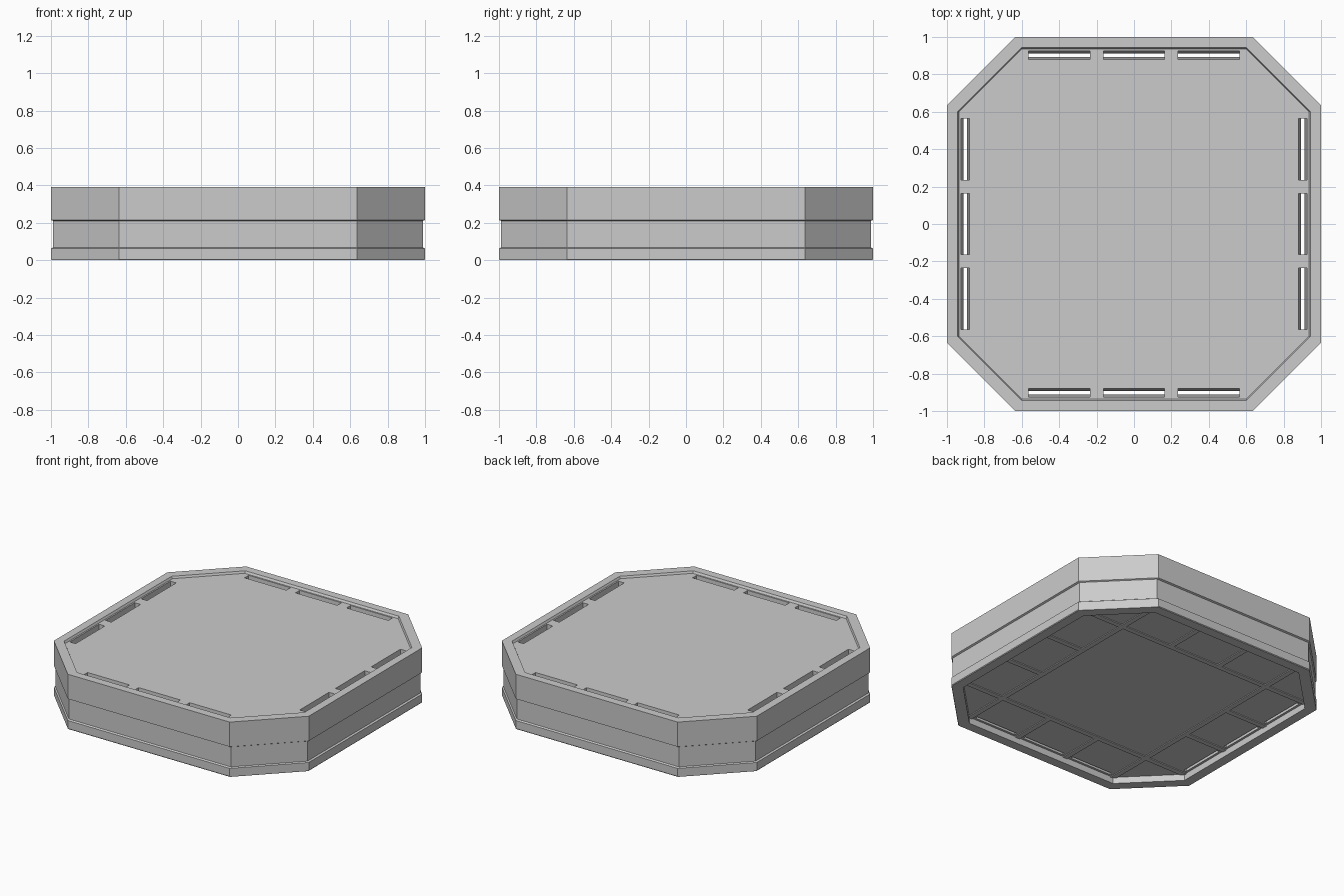
import bpy
import bmesh

cube = bpy.data.objects.get("Cube")
if cube:
    bpy.data.objects.remove(cube, do_unlink=True)

grey = bpy.data.materials.new("light grey")
grey.use_nodes = True
colour = (0.6, 0.6, 0.6, 1)
grey.diffuse_color = colour
grey.node_tree.nodes["Principled BSDF"].inputs["Base Color"].default_value = colour


def octagon(half, k, z):
    """Corner points of a square with cut corners; k is half the straight side."""
    quarter = [(half, -k), (half, k)]
    points = []
    for _ in range(4):
        points += [(x, y, z) for x, y in quarter]
        quarter = [(-y, x) for x, y in quarter]
    return points


def rectangle(cx, cy, hx, hy, z):
    return [(cx + sx * hx, cy + sy * hy, z)
            for sx, sy in ((-1, -1), (1, -1), (1, 1), (-1, 1))]


def loft(bm, loops):
    """Join loops of points with side faces and cap both ends."""
    rings = [[bm.verts.new(p) for p in loop] for loop in loops]
    for a, b in zip(rings, rings[1:]):
        for i in range(len(a)):
            j = (i + 1) % len(a)
            bm.faces.new((a[i], a[j], b[j], b[i]))
    bm.faces.new(rings[0][::-1])
    bm.faces.new(rings[-1])


def make_object(name, bm):
    bmesh.ops.recalc_face_normals(bm, faces=bm.faces)
    mesh = bpy.data.meshes.new(name)
    bm.to_mesh(mesh)
    bm.free()
    mesh.materials.append(grey)
    obj = bpy.data.objects.new(name, mesh)
    bpy.context.collection.objects.link(obj)
    return obj


# Body: underside recess, base lip, waist, upper band, rim and sunken top
UNDER, TOP, FLOOR = 0.045, 0.39, 0.375
OUT, IN = 0.635, 0.602
profile = [(0.928, IN, UNDER), (0.928, IN, 0), (0.996, OUT, 0), (1, OUT, 0.005),
           (1, OUT, 0.062), (0.988, OUT, 0.068), (0.988, OUT, 0.21),
           (1, OUT, 0.215), (1, OUT, TOP), (0.943, IN, TOP), (0.935, IN, FLOOR)]
bm = bmesh.new()
loft(bm, [octagon(*level) for level in profile])
body = make_object("tray_body", bm)

# Slots: three through each side, narrowing downwards
bm = bmesh.new()
for side in (-0.902, 0.902):
    for along in (-0.4, 0, 0.4):
        for swap in (False, True):
            loops = []
            for hw, z in ((0.009, 0.02), (0.023, FLOOR + 0.003)):
                loops.append(rectangle(side, along, hw, 0.164, z) if swap
                             else rectangle(along, side, 0.164, hw, z))
            loft(bm, loops)
cutter = make_object("slot_cutter", bm)
cutter.hide_render = True
cutter.hide_set(True)
cut = body.modifiers.new("slots", "BOOLEAN")
cut.operation = "DIFFERENCE"
cut.solver = "EXACT"
cut.object = cutter

# Ribs: a low grid under the floor, with short ribs between the slots
bm = bmesh.new()


def rib(cx, cy, hx, hy):
    for x, y, a, b in ((cx, cy, hx, hy), (cy, cx, hy, hx)):
        loft(bm, [rectangle(x, y, a, b, z) for z in (UNDER - 0.006, UNDER + 0.01)])


for s in (-1, 1):
    rib(0.6 * s, 0, 0.018, 0.94)
    for t in (-0.2, 0.2):
        rib(t, 0.77 * s, 0.018, 0.17)
make_object("underside_ribs", bm)
